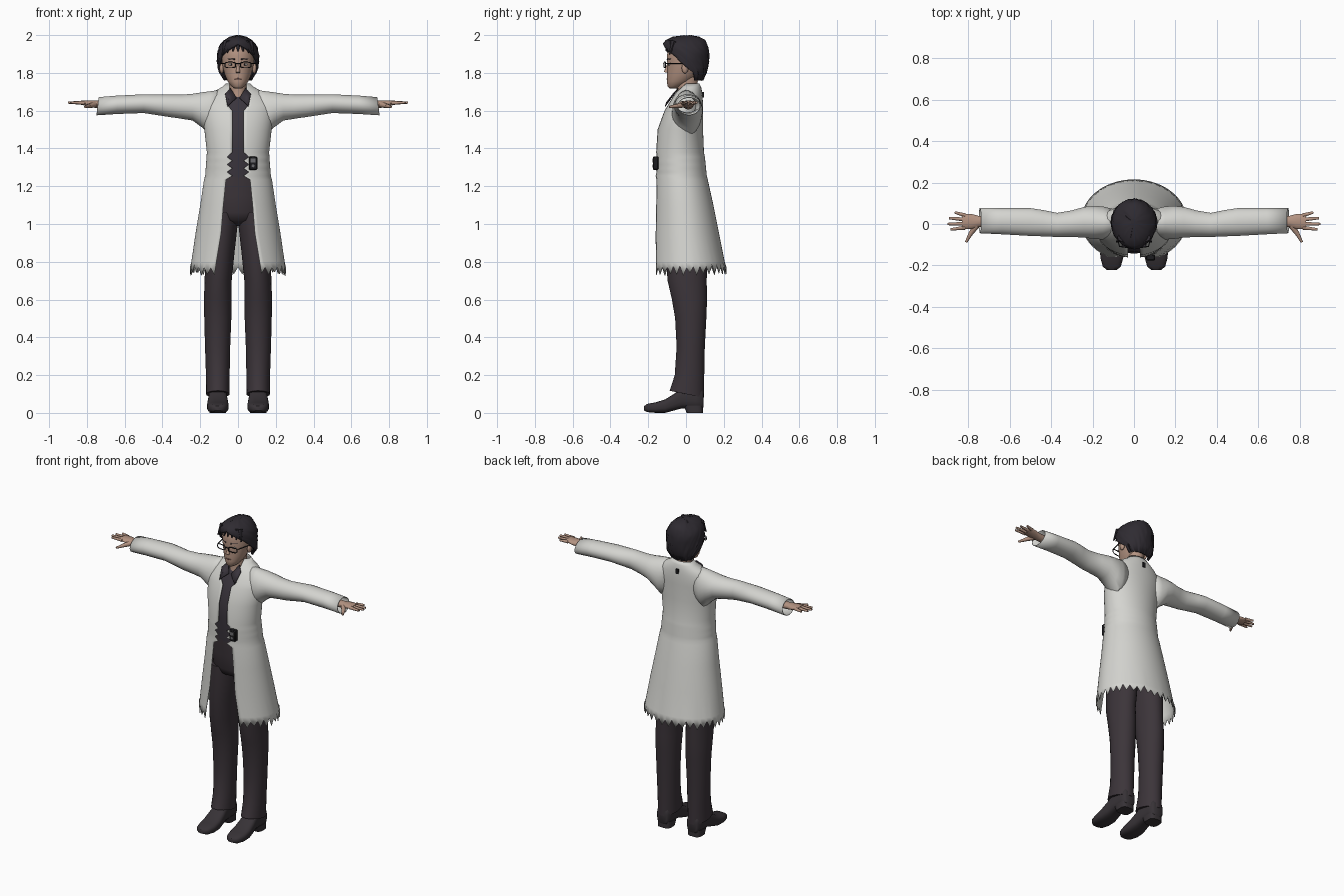
import bpy, bmesh, math, random
from mathutils import Vector

random.seed(4)
if "Cube" in bpy.data.objects:
    bpy.data.objects.remove(bpy.data.objects["Cube"])


def material(name, r, g, b):
    m = bpy.data.materials.new(name)
    m.use_nodes = True
    m.diffuse_color = (r, g, b, 1)
    bsdf = m.node_tree.nodes["Principled BSDF"]
    bsdf.inputs["Base Color"].default_value = (r, g, b, 1)
    bsdf.inputs["Roughness"].default_value = 0.8
    return m


COAT = material("coat_white", 0.66, 0.66, 0.63)
CLOTH = material("trouser_charcoal", 0.045, 0.035, 0.042)
SHIRT = material("shirt_charcoal", 0.042, 0.035, 0.046)
HAIR = material("hair_black", 0.028, 0.024, 0.031)
SKIN = material("skin", 0.45, 0.29, 0.22)
SHOE = material("shoe_leather", 0.038, 0.032, 0.037)
BLACK = material("black_plastic", 0.012, 0.012, 0.014)
WHITE = material("eye_white", 0.6, 0.58, 0.55)
LIPS = material("lips", 0.25, 0.12, 0.1)
GREY = material("grey_metal", 0.15, 0.15, 0.16)
parts = []


def finish(name, bm, mat):
    bmesh.ops.recalc_face_normals(bm, faces=bm.faces)
    me = bpy.data.meshes.new(name)
    bm.to_mesh(me)
    bm.free()
    me.materials.append(mat)
    ob = bpy.data.objects.new(name, me)
    bpy.context.collection.objects.link(ob)
    parts.append(ob)
    return ob


def loft(name, rings, mat, closed=True, caps=True):
    bm = bmesh.new()
    rows = [[bm.verts.new(p) for p in ring] for ring in rings]
    n = len(rows[0])
    for a, b in zip(rows, rows[1:]):
        for i in range(n if closed else n - 1):
            j = (i + 1) % n
            bm.faces.new((a[i], a[j], b[j], b[i]))
    if caps:
        bm.faces.new(rows[0])
        bm.faces.new(rows[-1])
    return finish(name, bm, mat)


def oval(n, power=1.0):
    """Unit rounded outline, as (u, v) pairs."""
    out = []
    for i in range(n):
        t = math.tau * (i + 0.5) / n
        c, s = math.cos(t), math.sin(t)
        out.append((math.copysign(abs(c) ** power, c), math.copysign(abs(s) ** power, s)))
    return out


def level_ring(z, hx, yf, yb, cx=0, n=28, power=1.0):
    return [(cx + hx * u, (yf + yb) / 2 + (yb - yf) / 2 * v, z) for u, v in oval(n, power)]


def split_ring(z, hx, yf, yb, gap, n):
    """Horizontal ring left open at the front by gap on each side of the middle."""
    reach = math.pi - math.asin(min(gap / hx, 1))
    angles = [reach * (2 * i / (n - 1) - 1) for i in range(n)]
    return [(hx * math.sin(t), (yf + yb) / 2 + (yb - yf) / 2 * math.cos(t), z) for t in angles]


def rod(name, p, q, r1, r2, mat, sides=10):
    p, q = Vector(p), Vector(q)
    bm = bmesh.new()
    bmesh.ops.create_cone(bm, segments=sides, radius1=r1, radius2=r2, depth=(q - p).length, cap_ends=True)
    rot = (q - p).to_track_quat("Z", "Y").to_matrix()
    for v in bm.verts:
        v.co = rot @ v.co + (p + q) / 2
    return finish(name, bm, mat)


def ball(name, c, r, mat):
    bm = bmesh.new()
    bmesh.ops.create_uvsphere(bm, u_segments=16, v_segments=10, radius=1)
    for v in bm.verts:
        v.co = Vector(c) + v.co * Vector(r)
    return finish(name, bm, mat)


def box(name, c, size, mat):
    bm = bmesh.new()
    bmesh.ops.create_cube(bm, size=1)
    for v in bm.verts:
        v.co = Vector(c) + v.co * Vector(size)
    return finish(name, bm, mat)


def thicken(ob, t):
    mod = ob.modifiers.new("thickness", "SOLIDIFY")
    mod.thickness = t
    mod.offset = -1


# Coat body: open front, jagged waist edge and torn hem
skirt = [(.755, .255, -.185, .215, .125), (.80, .247, -.182, .205, .115), (.95, .225, -.175, .175, .09),
         (1.1, .2, -.17, .145, .078), (1.235, .18, -.165, .115, .064)]
waist = [(1.255 + .02 * i, .174 - .0015 * i, -.163, .11 - .002 * i, (.03, .058)[i % 2]) for i in range(6)]
chest = [(1.38, .165, -.16, .095, .03), (1.5, .178, -.152, .09, .03), (1.6, .19, -.115, .09, .03),
         (1.63, .185, -.1, .09, .055), (1.67, .165, -.075, .088, .05), (1.7, .13, -.055, .085, .045),
         (1.725, .085, -.03, .08, .045), (1.745, .065, -.01, .07, .045)]
rings = [split_ring(*s, n=59) for s in skirt + waist + chest]
rings[0] = [(x, y, z + (.022 if i % 2 else -.02) + random.uniform(-.01, .01))
            for i, (x, y, z) in enumerate(rings[0])]
thicken(loft("coat_body", rings, COAT, closed=False, caps=False), .004)
box("collar_tag", (0, .09, 1.685), (.018, .008, .03), BLACK)

# Shirt, hips and neck
loft("shirt", [level_ring(*s) for s in [
    (1.23, .14, -.13, .08), (1.4, .14, -.142, .075), (1.5, .15, -.135, .075), (1.6, .15, -.098, .075),
    (1.66, .11, -.062, .075), (1.7, .055, -.034, .072)]], SHIRT)
loft("hips", [level_ring(*s) for s in [
    (.99, .06, -.04, .07), (1.02, .14, -.105, .11), (1.06, .158, -.12, .115),
    (1.15, .16, -.128, .105), (1.27, .148, -.132, .09)]], CLOTH)
loft("neck", [level_ring(*s) for s in [
    (1.64, .05, -.06, .06), (1.69, .05, -.05, .065), (1.74, .046, -.05, .06), (1.8, .05, -.06, .07)]], SKIN)

# Head with face
loft("head", [level_ring(*s) for s in [
    (1.718, .018, -.088, -.05), (1.728, .034, -.098, -.02), (1.755, .055, -.101, .03), (1.79, .07, -.1, .065),
    (1.84, .083, -.099, .09), (1.89, .088, -.102, .1), (1.94, .08, -.092, .095), (1.975, .045, -.05, .06)]], SKIN)
rod("nose", (0, -.093, 1.85), (0, -.106, 1.802), .005, .012, SKIN)
ball("mouth", (0, -.099, 1.768), (.02, .004, .004), LIPS)

# Hair cap, swept back from the face, with loose locks
cap = [(1.76, .072, .0, .09, .0719), (1.8, .098, -.03, .108, .0979), (1.83, .108, -.09, .116, .1075),
       (1.86, .111, -.108, .121, .104), (1.89, .111, -.11, .122, .09), (1.915, .108, -.113, .121, .065),
       (1.935, .102, -.117, .118, .03), (1.955, .09, -.12, .112, .001), (1.975, .07, -.108, .1, .001),
       (1.99, .045, -.07, .075, .001), (1.998, .015, -.02, .03, .001)]
rings = [[tuple(c + random.uniform(-.003, .003) for c in p[:2]) + (p[2] + random.uniform(-.002, .002),)
          for p in split_ring(*s, n=45)] for s in cap]
for ring in rings[7:]:
    ring[-1] = ring[0]
hair = loft("hair_cap", rings, HAIR, closed=False, caps=False)
bm = bmesh.new()
bm.from_mesh(hair.data)
bmesh.ops.remove_doubles(bm, verts=bm.verts, dist=.0002)
bmesh.ops.holes_fill(bm, edges=[e for e in bm.edges if e.is_boundary and min(v.co.z for v in e.verts) > 1.99])
bm.to_mesh(hair.data)
bm.free()
thicken(hair, .014)
for i in range(7):
    x = -.078 + .026 * i
    y = -.108 + 3.2 * x * x
    rod("fringe_lock", (x * .8, y + .022, 1.965), (x * 1.08, y + .002, 1.915 - 3 * x * x), .018, .003, HAIR, 7)

# Glasses bridge
rod("glasses_bridge", (-.012, -.118, 1.85), (.012, -.118, 1.85), .003, .003, BLACK, 6)

for s, side in ((1, "left"), (-1, "right")):
    # Eyes, brows, ears and glasses
    ball(side + "_eye", (s * .036, -.0885, 1.845), (.014, .004, .006), WHITE)
    ball(side + "_iris", (s * .036, -.0915, 1.845), (.005, .003, .006), BLACK)
    rod(side + "_brow", (s * .016, -.099, 1.872), (s * .056, -.08, 1.875), .004, .002, HAIR, 6)
    ball(side + "_ear", (s * .086, -.005, 1.825), (.012, .018, .028), SKIN)
    rim = bpy.data.curves.new(side + "_glasses_rim", "CURVE")
    rim.dimensions = "3D"
    rim.bevel_depth = .0028
    rim.bevel_resolution = 1
    line = rim.splines.new("POLY")
    outline = oval(16, .6)
    line.points.add(len(outline) - 1)
    line.use_cyclic_u = True
    for pt, (u, v) in zip(line.points, outline):
        pt.co = (s * .041 + .029 * u, -.116 + .008 * (s * u + 1) / 2, 1.842 + .015 * v, 1)
    rim.materials.append(BLACK)
    bpy.context.collection.objects.link(bpy.data.objects.new(side + "_glasses_rim", rim))
    rod(side + "_glasses_temple", (s * .07, -.108, 1.85), (s * .096, .0, 1.85), .0028, .0028, BLACK, 6)

    # Shirt collar flap
    bm = bmesh.new()
    flap = [(.008, -.082, 1.668), (.035, -.105, 1.645), (.055, -.112, 1.625), (.068, -.07, 1.69), (.04, -.043, 1.72)]
    bm.faces.new([bm.verts.new((s * x, y, z)) for x, y, z in flap])
    thicken(finish(side + "_collar_flap", bm, SHIRT), .005)

    # Sleeve: x, top, bottom, front, back
    rings = []
    for x, zt, zb, yf, yb in [(.09, 1.712, 1.5, -.06, .07), (.15, 1.703, 1.47, -.075, .085),
                              (.19, 1.698, 1.51, -.073, .088), (.24, 1.69, 1.547, -.066, .083),
                              (.3, 1.685, 1.557, -.063, .066), (.37, 1.685, 1.567, -.063, .054),
                              (.44, 1.686, 1.578, -.06, .068), (.5, 1.687, 1.587, -.058, .077),
                              (.64, 1.68, 1.582, -.05, .077), (.743, 1.672, 1.575, -.045, .077)]:
        rings.append([(s * (x - .006 * v * (x > .7)), (yf + yb) / 2 + (yb - yf) / 2 * u,
                       (zt + zb) / 2 + (zt - zb) / 2 * v) for u, v in oval(24)])
    thicken(loft(side + "_sleeve", rings, COAT, caps=False), .004)

    # Hand: palm, fingers and thumb
    rings = [[(s * x, .012 + ry * u, z + rz * v) for u, v in oval(14)] for x, ry, rz, z in
             [(.66, .028, .024, 1.63), (.75, .028, .02, 1.633), (.785, .038, .016, 1.638), (.83, .037, .011, 1.642)]]
    loft(side + "_palm", rings, SKIN)
    for y, tip, reach in ((.042, .056, .865), (.022, .028, .892), (.001, .0, .9), (-.018, -.026, .885)):
        rod(side + "_finger", (s * .815, y, 1.641), (s * reach, tip, 1.643), .0105, .006, SKIN)
    rod(side + "_thumb_base", (s * .76, -.008, 1.632), (s * .79, -.05, 1.625), .016, .011, SKIN)
    rod(side + "_thumb_tip", (s * .788, -.047, 1.625), (s * .81, -.088, 1.62), .011, .006, SKIN)

    # Trouser leg with sloping hem
    rings = [level_ring(z, hx, yf, yb, s * cx) for z, cx, hx, yf, yb in [
        (.1, .107, .062, -.087, .097), (.2, .107, .063, -.06, .097), (.35, .108, .067, -.05, .1),
        (.5, .107, .072, -.058, .108), (.6, .107, .074, -.075, .112), (.7, .105, .072, -.098, .11),
        (.85, .096, .078, -.11, .115), (1, .084, .083, -.115, .115), (1.06, .08, .078, -.115, .11)]]
    rings[0] = [(x, y, z - .2 * y) for x, y, z in rings[0]]
    loft(side + "_trouser_leg", rings, CLOTH)

    # Shoe upper and heel
    rings = [[(s * .107 + hx * u, y, (zb + zt) / 2 + (zt - zb) / 2 * v) for u, v in oval(20, .65)]
             for y, hx, zb, zt in [(-.222, .024, .012, .036), (-.205, .044, .004, .048), (-.16, .056, .0, .056),
                                   (-.11, .057, .0, .072), (-.065, .053, .012, .1), (-.02, .047, .024, .135),
                                   (.05, .046, .02, .14), (.085, .04, .02, .13), (.093, .03, .03, .11)]]
    loft(side + "_shoe", rings, SHOE)
    loft(side + "_shoe_heel", [level_ring(z, .044, .004 - z * .5, .09, s * .107, 20, .6) for z in (0, .04)], SHOE)

# Clipped device on the coat
device = box("clip_device", (.08, -.161, 1.322), (.044, .03, .072), BLACK)
bevel = device.modifiers.new("soft_edges", "BEVEL")
bevel.width = .005
box("device_screen", (.08, -.1765, 1.336), (.026, .003, .02), GREY)
rod("device_button", (.08, -.174, 1.308), (.08, -.178, 1.308), .008, .008, GREY, 12)

# Smooth shading with sharp edges kept
bpy.ops.object.select_all(action="DESELECT")
for ob in parts:
    ob.select_set(True)
bpy.context.view_layer.objects.active = parts[0]
bpy.ops.object.shade_smooth_by_angle(angle=math.radians(50))
